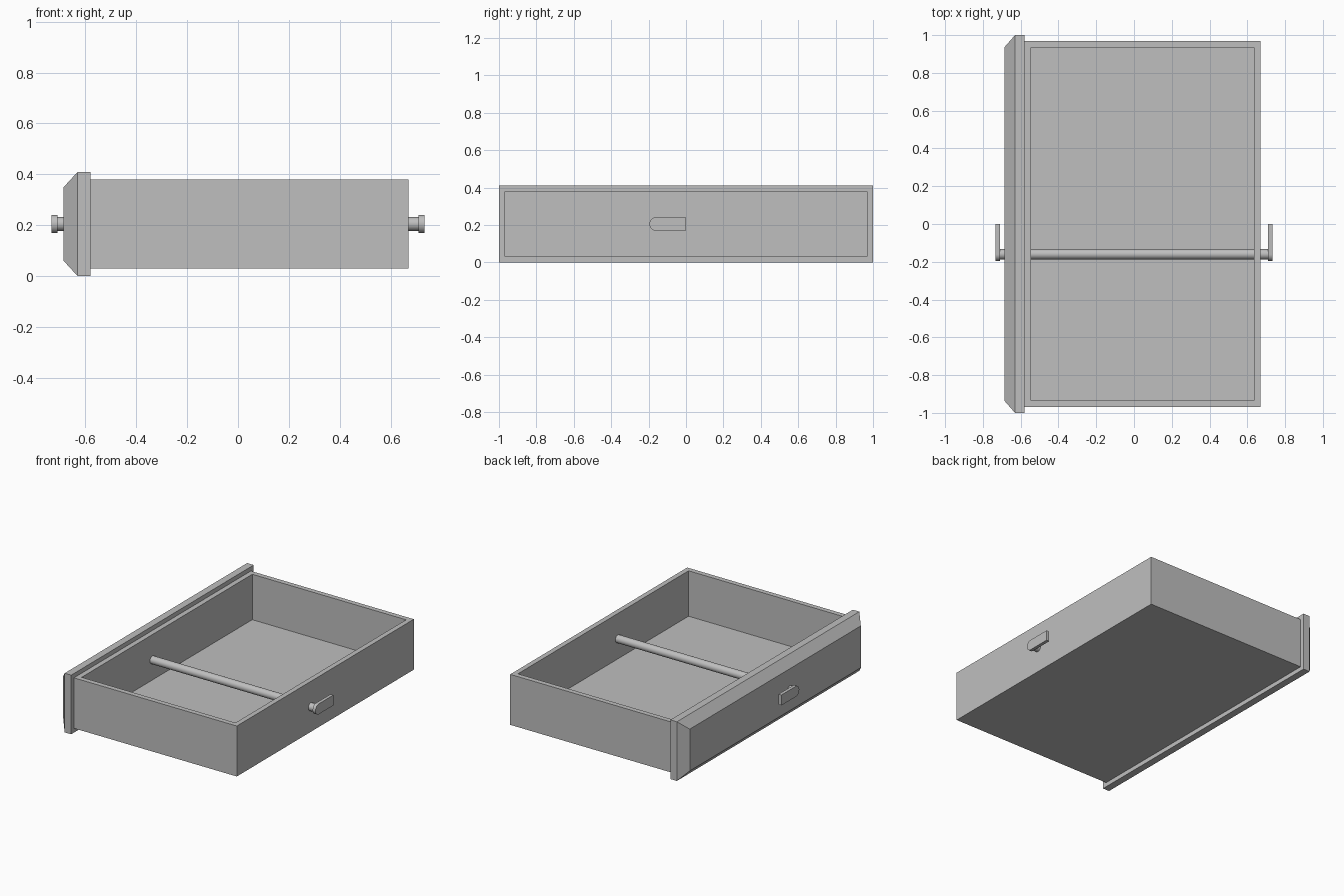
import bpy
import bmesh
import math
from mathutils import Matrix

cube = bpy.data.objects.get("Cube")
if cube:
    bpy.data.objects.remove(cube, do_unlink=True)

grey = bpy.data.materials.new("plain grey")
grey.use_nodes = True
COLOUR = (0.52, 0.52, 0.52, 1)
grey.diffuse_color = COLOUR
grey.node_tree.nodes["Principled BSDF"].inputs["Base Color"].default_value = COLOUR


def finish(name, bm, smooth=False):
    """Turn a bmesh into a named grey object."""
    bmesh.ops.recalc_face_normals(bm, faces=bm.faces)
    mesh = bpy.data.meshes.new(name)
    bm.to_mesh(mesh)
    bm.free()
    mesh.materials.append(grey)
    obj = bpy.data.objects.new(name, mesh)
    bpy.context.collection.objects.link(obj)
    if smooth:
        bpy.ops.object.select_all(action="DESELECT")
        obj.select_set(True)
        bpy.context.view_layer.objects.active = obj
        bpy.ops.object.shade_smooth_by_angle(angle=math.radians(35))
    return obj


def ring(bm, corners):
    return [bm.verts.new(c) for c in corners]


def bridge(bm, a, b):
    for i in range(len(a)):
        j = (i + 1) % len(a)
        bm.faces.new((a[i], a[j], b[j], b[i]))


def flat_rect(x0, x1, y, z):
    return [(x0, -y, z), (x1, -y, z), (x1, y, z), (x0, y, z)]


def upright_rect(x, y, z0, z1):
    return [(x, -y, z0), (x, y, z0), (x, y, z1), (x, -y, z1)]


# Open drawer box: outer shell, rim, inner walls and floor
WALL = 0.035
BACK, FRONT, HALF, BOTTOM, TOP = 0.67, -0.58, 0.97, 0.03, 0.38
bm = bmesh.new()
outer = (FRONT, BACK, HALF)
inner = (FRONT + WALL, BACK - WALL, HALF - WALL)
loops = [ring(bm, flat_rect(*size, z)) for size, z in
         ((outer, BOTTOM), (outer, TOP), (inner, TOP), (inner, BOTTOM + WALL))]
for a, b in zip(loops, loops[1:]):
    bridge(bm, a, b)
bm.faces.new(loops[0])
bm.faces.new(loops[-1])
finish("drawer_box", bm)

# Front panel with a chamfered border
bm = bmesh.new()
loops = [ring(bm, upright_rect(*p)) for p in
         ((FRONT, 1.0, 0, 0.41), (-0.63, 1.0, 0, 0.41), (-0.685, 0.937, 0.06, 0.35))]
for a, b in zip(loops, loops[1:]):
    bridge(bm, a, b)
bm.faces.new(loops[0])
bm.faces.new(loops[-1])
finish("front_panel", bm)

# Round rod running through the drawer
ROD_Y, ROD_Z = -0.16, 0.205
bm = bmesh.new()
bmesh.ops.create_cone(
    bm, cap_ends=True, segments=32, radius1=0.027, radius2=0.027, depth=1.43,
    matrix=Matrix.Translation((0, ROD_Y, ROD_Z)) @ Matrix.Rotation(math.pi / 2, 4, "Y"))
finish("cross_rod", bm, smooth=True)

# Latch tabs at both rod ends: rounded at one end, square at the other
RADIUS, STEPS = 0.036, 16
outline = [(0, ROD_Z - RADIUS), (0, ROD_Z + RADIUS)]
for i in range(STEPS + 1):
    a = math.pi / 2 + math.pi * i / STEPS
    outline.append((ROD_Y + RADIUS * math.cos(a), ROD_Z + RADIUS * math.sin(a)))
for side, name in ((1, "left_tab"), (-1, "right_tab")):
    bm = bmesh.new()
    near, far = (ring(bm, [(side * x, y, z) for y, z in outline]) for x in (0.71, 0.732))
    bridge(bm, near, far)
    bm.faces.new(near)
    bm.faces.new(far)
    finish(name, bm, smooth=True)
